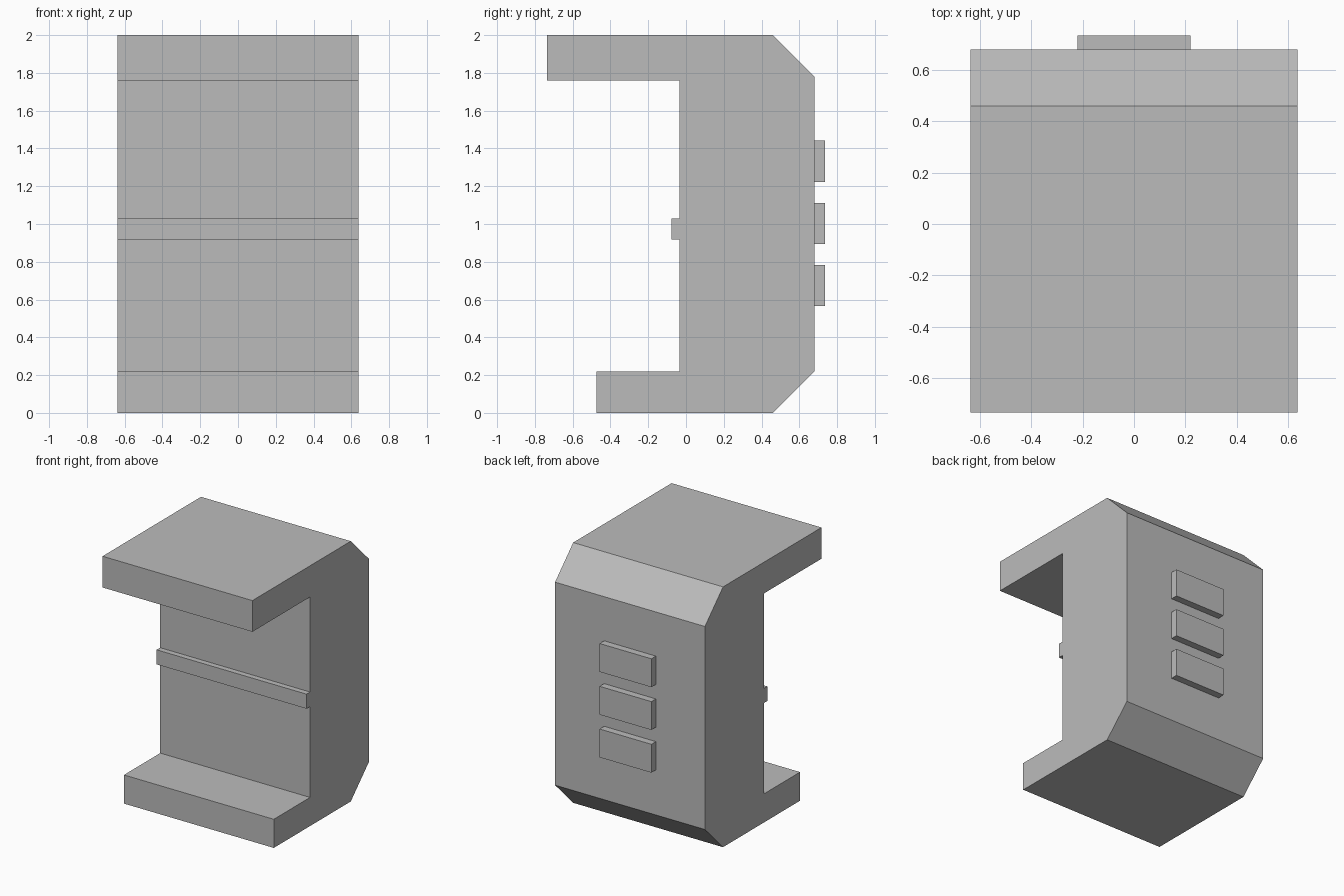
import bpy
import bmesh

cube = bpy.data.objects.get("Cube")
if cube:
    bpy.data.objects.remove(cube, do_unlink=True)

grey = bpy.data.materials.new("plain grey")
grey.use_nodes = True
colour = (0.5, 0.5, 0.5, 1)
grey.diffuse_color = colour
grey.node_tree.nodes["Principled BSDF"].inputs["Base Color"].default_value = colour


def extrude_profile(name, points, half_width):
    """Sweep a (y, z) outline across x."""
    bm = bmesh.new()
    face = bm.faces.new([bm.verts.new((-half_width, y, z)) for y, z in points])
    result = bmesh.ops.extrude_face_region(bm, geom=[face])
    verts = [v for v in result["geom"] if isinstance(v, bmesh.types.BMVert)]
    bmesh.ops.translate(bm, verts=verts, vec=(2 * half_width, 0, 0))
    bmesh.ops.recalc_face_normals(bm, faces=bm.faces)
    mesh = bpy.data.meshes.new(name)
    bm.to_mesh(mesh)
    bm.free()
    mesh.materials.append(grey)
    obj = bpy.data.objects.new(name, mesh)
    bpy.context.collection.objects.link(obj)
    return obj


# C-shaped body with top and bottom ledges, a front rib and chamfered back
front, rib = -0.035, -0.078
body_outline = [
    (-0.735, 2), (-0.735, 1.76), (front, 1.76),
    (front, 1.03), (rib, 1.03), (rib, 0.918), (front, 0.918),
    (front, 0.22), (-0.475, 0.22), (-0.475, 0),
    (0.46, 0), (0.68, 0.22), (0.68, 1.78), (0.46, 2),
]
extrude_profile("body", body_outline, 0.637)

# Three raised blocks on the back
for name, z in (("lower", 0.675), ("middle", 1.003), ("upper", 1.332)):
    low, high = z - 0.109, z + 0.109
    outline = [(0.68, low), (0.735, low), (0.735, high), (0.68, high)]
    extrude_profile(name + "_back_block", outline, 0.22)
